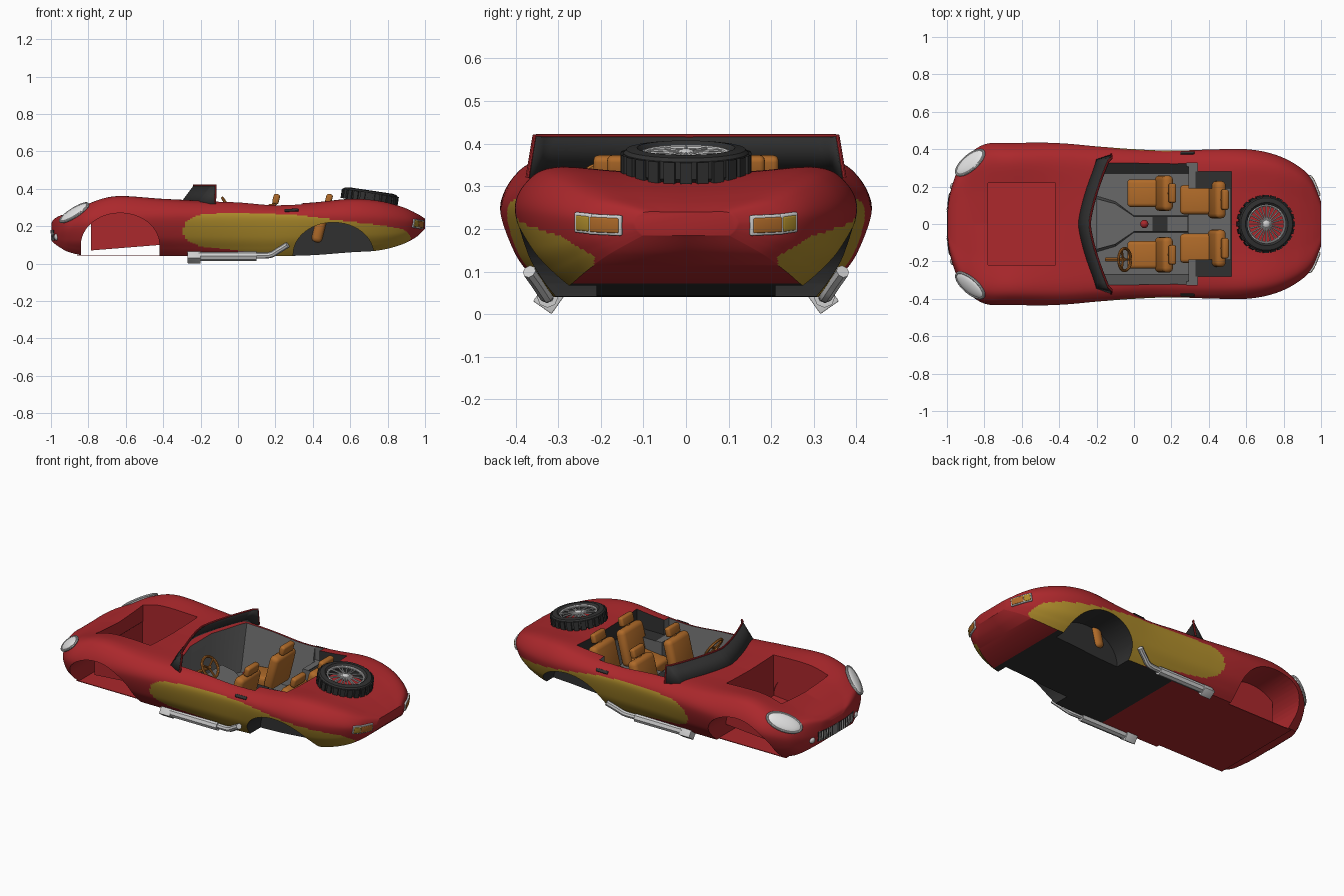
import bpy, bmesh, math
from mathutils import Matrix, Vector
from mathutils.bvhtree import BVHTree

if "Cube" in bpy.data.objects:
    bpy.data.objects.remove(bpy.data.objects["Cube"])

COLOURS = {"red_paint": (.41, .021, .025), "gold_paint": (.42, .26, .024), "black_rubber": (.03, .03, .03),
           "grey_lining": (.14, .14, .14), "tan_leather": (.43, .145, .022), "chrome": (.62, .62, .62),
           "lamp_glass": (.85, .85, .85)}
RED, GOLD, BLACK, GREY, TAN, CHROME, GLASS = range(len(COLOURS))
MATS = []
for label, rgb in COLOURS.items():
    m = bpy.data.materials.new(label)
    m.use_nodes = True
    m.diffuse_color = (*rgb, 1)
    m.node_tree.nodes["Principled BSDF"].inputs["Base Color"].default_value = (*rgb, 1)
    MATS.append(m)

# Shape helpers
def make(name, bm, mats, matrix=Matrix()):
    bm.transform(matrix)
    bmesh.ops.recalc_face_normals(bm, faces=bm.faces)
    me = bpy.data.meshes.new(name)
    bm.to_mesh(me)
    for k in mats:
        me.materials.append(MATS[k])
    ob = bpy.data.objects.new(name, me)
    bpy.context.collection.objects.link(ob)
    return ob
def box(name, mat, loc, size, tilt=0, bevel=0, matrix=Matrix(), axis='Y'):
    bm = bmesh.new()
    bmesh.ops.create_cube(bm, size=1, matrix=Matrix.Diagonal((*size, 1)))
    if bevel:
        bmesh.ops.bevel(bm, geom=bm.edges[:], offset=bevel, segments=3, profile=.5, affect='EDGES')
    make(name, bm, [mat], matrix @ Matrix.Translation(loc) @ Matrix.Rotation(math.radians(tilt), 4, axis))
def ball(name, mat, loc, size, matrix=Matrix()):
    bm = bmesh.new()
    bmesh.ops.create_uvsphere(bm, u_segments=24, v_segments=12, radius=1)
    make(name, bm, [mat], matrix @ Matrix.Translation(loc) @ Matrix.Diagonal((*size, 1)))
def loft(name, mats, rings, loop=False, caps=(0, -1), closed=True, matrix=Matrix()):
    bm = bmesh.new()
    vs = [[bm.verts.new(p) for p in ring] for ring in rings]
    n = len(vs[0])
    for a, b in zip(vs, vs[1:] + vs[:1] if loop else vs[1:]):
        for i in range(n if closed else n - 1):
            bm.faces.new((a[i], a[(i + 1) % n], b[(i + 1) % n], b[i]))
    for k in caps:
        bm.faces.new(vs[k])
    return make(name, bm, mats, matrix)
def tube(name, mat, pts, radius, cyclic=False, matrix=Matrix()):
    cu = bpy.data.curves.new(name, 'CURVE')
    cu.dimensions, cu.bevel_depth, cu.bevel_resolution, cu.use_fill_caps = '3D', radius, 2, True
    sp = cu.splines.new('POLY')
    sp.points.add(len(pts) - 1)
    for p, co in zip(sp.points, pts):
        p.co = (*(matrix @ Vector(co)), 1)
    sp.use_cyclic_u = cyclic
    path = bpy.data.objects.new(name + "_path", cu)
    bm = bmesh.new()
    bm.from_mesh(path.to_mesh())
    bpy.data.objects.remove(path)
    make(name, bm, [mat])
def circle(r, n=32, ry=None):
    return [(r * math.cos(k * math.tau / n), (ry or r) * math.sin(k * math.tau / n), 0) for k in range(n)]
def mirrored(pts):
    return pts + [(x, -y) for x, y in reversed(pts)]
def smooth(pts, n):
    pts = [Vector(p) for p in pts]
    out = []
    for i in range(len(pts) - 1):
        p0, p1, p2, p3 = pts[max(i - 1, 0)], pts[i], pts[i + 1], pts[min(i + 2, len(pts) - 1)]
        for t in (k / n for k in range(n)):
            out.append(p1 + (p2 - p0) * (t / 2) + (p0 * 2 - p1 * 5 + p2 * 4 - p3) * (t * t / 2)
                       + (p1 * 3 - p0 - p2 * 3 + p3) * (t ** 3 / 2))
    return out + [pts[-1]]
def interp(table, x):
    for (x0, a), (x1, b) in zip(table, table[1:]):
        if x <= x1:
            return a + (b - a) * (x - x0) / (x1 - x0)

# Body shell: x, half width, centre top, shoulder top, widest height, bottom, bottom half width
STATIONS = [(-.997, .08, .215, .215, .17, .125, .06), (-.985, .16, .235, .235, .17, .11, .13),
            (-.95, .27, .255, .255, .18, .085, .21), (-.9, .355, .268, .27, .195, .06, .27),
            (-.8, .425, .295, .32, .22, .04, .3), (-.65, .437, .325, .36, .24, .04, .31),
            (-.4, .432, .335, .345, .25, .04, .31), (-.2, .415, .335, .335, .25, .04, .31),
            (0, .4, .33, .33, .25, .04, .31), (.2, .392, .315, .315, .25, .04, .31),
            (.4, .398, .325, .325, .25, .045, .3), (.6, .4, .33, .345, .25, .06, .29),
            (.75, .372, .325, .335, .245, .07, .27), (.87, .315, .295, .305, .235, .1, .235),
            (.95, .24, .265, .27, .225, .14, .18), (1, .12, .24, .24, .215, .185, .1)]
def section(s):
    x, w, zc, zs, zm, zb, bw = s
    mix = lambda a, b, t: a + (b - a) * t
    half = smooth([(0, zc), (.4 * w, mix(zc, zs, .4)), (.76 * w, zs), (.92 * w, mix(zs, zm, .3)), (w, zm),
                   (mix(w, bw, .25), mix(zm, zb, .5)), (mix(w, bw, .63), mix(zm, zb, .8)), (bw, zb)], 11)
    return [(x, y, z) for y, z in half] + [(x, 0, zb)] + [(x, -y, z) for y, z in half[:0:-1]]
body = loft("body", range(len(MATS)), [section(s) for s in smooth(STATIONS, 14)])
surface = BVHTree.FromObject(body, bpy.context.evaluated_depsgraph_get())

# Gold side flashes and black rear underside
flash_top = [(-.3, .17), (-.28, .22), (-.24, .25), (-.18, .265), (0, .27), (.3, .262), (.6, .225), (.8, .2), (1, .16)]
flash_low = [(-.3, .17), (-.28, .13), (-.2, .09), (0, .07), (.2, .04), (1, 0)]
for f in body.data.polygons:
    x, y, z = f.center
    if f.normal.z < -.85 and abs(y) < .2 and -.03 < x < .76:
        f.material_index = BLACK
    elif x > -.3 and abs(y) > .215 and interp(flash_low, x) < z < interp(flash_top, x):
        f.material_index = GOLD if x < .7 or z < .15 + .6 * (abs(y) - .24) else RED

# Openings cut in the shell
def cutter(rings, mat):
    c = loft("cutter", range(len(MATS)), rings)
    for f in c.data.polygons:
        f.material_index = mat
    c.hide_render = True
    mod = body.modifiers.new("opening", 'BOOLEAN')
    mod.operation, mod.solver, mod.object = 'DIFFERENCE', 'EXACT', c
def pit(pts, low, taper, mat):
    cutter([[(x, y * k, z) for x, y in mirrored(pts)] for z, k in ((low, taper), (.35, 1), (.6, 1))], mat)
def arch(x, z, rx, rz, y0, y1, mat):
    prof = [(x + rx * math.cos(a), z + rz * math.sin(a)) for a in (k * math.pi / 24 for k in range(25))]
    prof += [(x - rx, -.1), (x + rx, -.1)]
    cutter([[(px, y, pz) for px, pz in prof] for y in (y0, y1)], mat)
pit([(-.245, .1), (-.17, .33), (.292, .33)], .062, .82, GREY)
pit([(.28, .325), (.34, .325)], .236, 1, GREY)
pit([(.33, .281), (.52, .281)], .234, 1, BLACK)
pit([(.285, .19), (.515, .19)], .071, 1, GREY)
pit([(-.78, .22), (-.42, .22)], .09, 1, RED)
arch(-.63, .1, .21, .17, -.6, .6, RED)
for s in (1, -1):
    arch(.51, .05, .215, .17, s * .21, s * .6, BLACK)
body.data = bpy.data.meshes.new_from_object(body.evaluated_get(bpy.context.evaluated_depsgraph_get()))
for mod in body.modifiers:
    bpy.data.objects.remove(mod.object)
body.modifiers.clear()

# Front bay tub, open at the top, and front floor
bay = mirrored([(-.785, .225), (-.415, .225)])
loft("front_bay", [RED], [[(x, y, z + k * (x + .6)) for x, y in bay] for z, k in ((.278, 0), (.085, .08))], caps=(-1,))
box("front_floor", RED, (-.63, 0, .042), (.46, .58, .004))
# Wraparound windscreen with a red rim
base = [(-.31 + .1 * abs(t) ** 1.4, .345 * t, .32) for t in (k / 12 - 1 for k in range(25))]
top = [(x + .073, y * .98, .418) for x, y, z in base]
base = [(-.122, -.372, .32)] + base + [(-.122, .372, .32)]
top = [(-.118, -.356, .418)] + top + [(-.118, .356, .418)]
screen = loft("windscreen", [BLACK], [base, top], caps=(), closed=False)
screen.modifiers.new("thickness", 'SOLIDIFY').thickness = .008
tube("windscreen_rim", RED, base[:1] + top + base[-1:], .005)
# Centre console, gear lever, steering wheel
tunnel = mirrored([(-.2, .15), (-.1, .12), (0, .045), (.29, .045)])
loft("console", [GREY], [[(x, y * k, z) for x, y in tunnel] for z, k in ((.06, 1), (.15, .9))])
box("console_tray", BLACK, (.14, 0, .151), (.08, .075, .006))
tube("gear_lever", CHROME, [(.06, 0, .14), (.055, 0, .2)], .005)
ball("gear_knob", RED, (.055, 0, .21), (.022, .022, .022))
wheel = Matrix.Translation((-.05, -.19, .3)) @ Matrix.Rotation(math.radians(57), 4, 'Y')
tube("steering_wheel", TAN, circle(.06), .008, True, wheel)
for co in circle(.06, 3):
    tube("steering_spoke", TAN, [(0, 0, -.01), co], .006, matrix=wheel)
tube("steering_column", TAN, [(0, 0, 0), (0, 0, -.12)], .01, matrix=wheel)
# Front and rear pairs of seats
for x, y, w in ((-.02, .165, .19), (-.02, -.165, .19), (.262, .13, .2), (.262, -.13, .2)):
    box("seat_cushion", TAN, (x + .08, y, .13), (.19, w * .78, .07), -6, .02)
    box("seat_back", TAN, (x + .18, y, .215), (.06, w, .21), 14, .025)
    box("headrest", TAN, (x + .224, y, .345), (.035, w * .55, .055), 14, .012)
    tube("headrest_post", TAN, [(x + .2, y, .29), (x + .224, y, .34)], .012)
# Spare wheel lying on the rear deck
spare = Matrix.Translation((.705, 0, .359)) @ Matrix.Rotation(math.radians(8.5), 4, 'Y')
tyre = [(.1, -.025), (.115, -.033), (.14, -.03), (.147, -.022), (.147, .02), (.14, .028), (.115, .032), (.1, .02)]
loft("spare_tyre", [BLACK], [[(r * c, r * s, z) for r, z in tyre] for c, s, _ in circle(1, 48)], True, (), matrix=spare)
for k in range(24):
    turn = spare @ Matrix.Rotation(k * math.tau / 24, 4, 'Z')
    box("tyre_tread", BLACK, (.146, 0, -.006), (.016, .027, .05), matrix=turn)
    tube("wheel_spoke", CHROME, [(.02, 0, .02), (.1, 0, .004 if k % 2 else .018)], .004, matrix=turn)
tube("wheel_rim", CHROME, circle(.1, 48), .007, True, spare @ Matrix.Translation((0, 0, .017)))
ball("wheel_hub", CHROME, (0, 0, .01), (.026, .026, .02), spare)

# Lamps, door handles and exhausts on both sides, laid along the surface
def on_body(point, along):
    loc, n, _, _ = surface.find_nearest(Vector(point))
    u = Vector(along)
    u = (u - n * u.dot(n)).normalized()
    return Matrix.Translation(loc) @ Matrix((u, n.cross(u), n)).transposed().to_4x4()
for s in (1, -1):
    place = on_body((-.87, s * .325, .265), (.55, s * .6, .5))
    ball("headlight", GLASS, (0, 0, -.002), (.1, .05, .018), place)
    tube("headlight_rim", CHROME, circle(.1, 32, .05), .007, True, place)
    ball("fog_lamp", CHROME, (0, 0, 0), (.018, .018, .012), on_body((-.98, s * .205, .14), (0, 1, 0)))
    for y, w, mat in ((.188, .085, TAN), (.254, .05, GOLD)):
        place = on_body((.97, s * y, .21), (0, 1, 0))
        box("tail_lamp_rim", CHROME, (0, 0, 0), (w, .048, .012), 0, .004, place)
        box("tail_lamp", mat, (0, 0, .002), (w - .012, .036, .014), 0, .004, place)
    box("door_handle", BLACK, (0, 0, 0), (.075, .018, .012), 0, .004, on_body((.285, s * .39, .295), (1, 0, 0)))
    box("exhaust_tip", CHROME, (-.235, s * .322, .037), (.07, .053, .053), s * 35, .003, axis='X')
    tube("silencer", CHROME, [(-.21, s * .325, .04), (.1, s * .325, .04)], .025)
    bend = [(.09, .325, .042), (.17, .33, .045), (.22, .348, .072), (.265, .368, .1)]
    tube("exhaust_pipe", CHROME, smooth([(x, s * y, z) for x, y, z in bend], 6), .016)
# Nose grille following the curve
for k in range(-8, 9):
    place = on_body((-1.01, k * .02, .15), (0, 1, 0))
    box("grille", BLACK, (0, 0, 0), (.022, .056, .004), matrix=place)
    box("grille_bar", CHROME, (0, 0, 0), (.007, .056, .007), matrix=place)

for ob in bpy.context.scene.objects:
    ob.select_set(ob.type == 'MESH')
bpy.context.view_layer.objects.active = body
bpy.ops.object.shade_smooth_by_angle(angle=math.radians(35))
